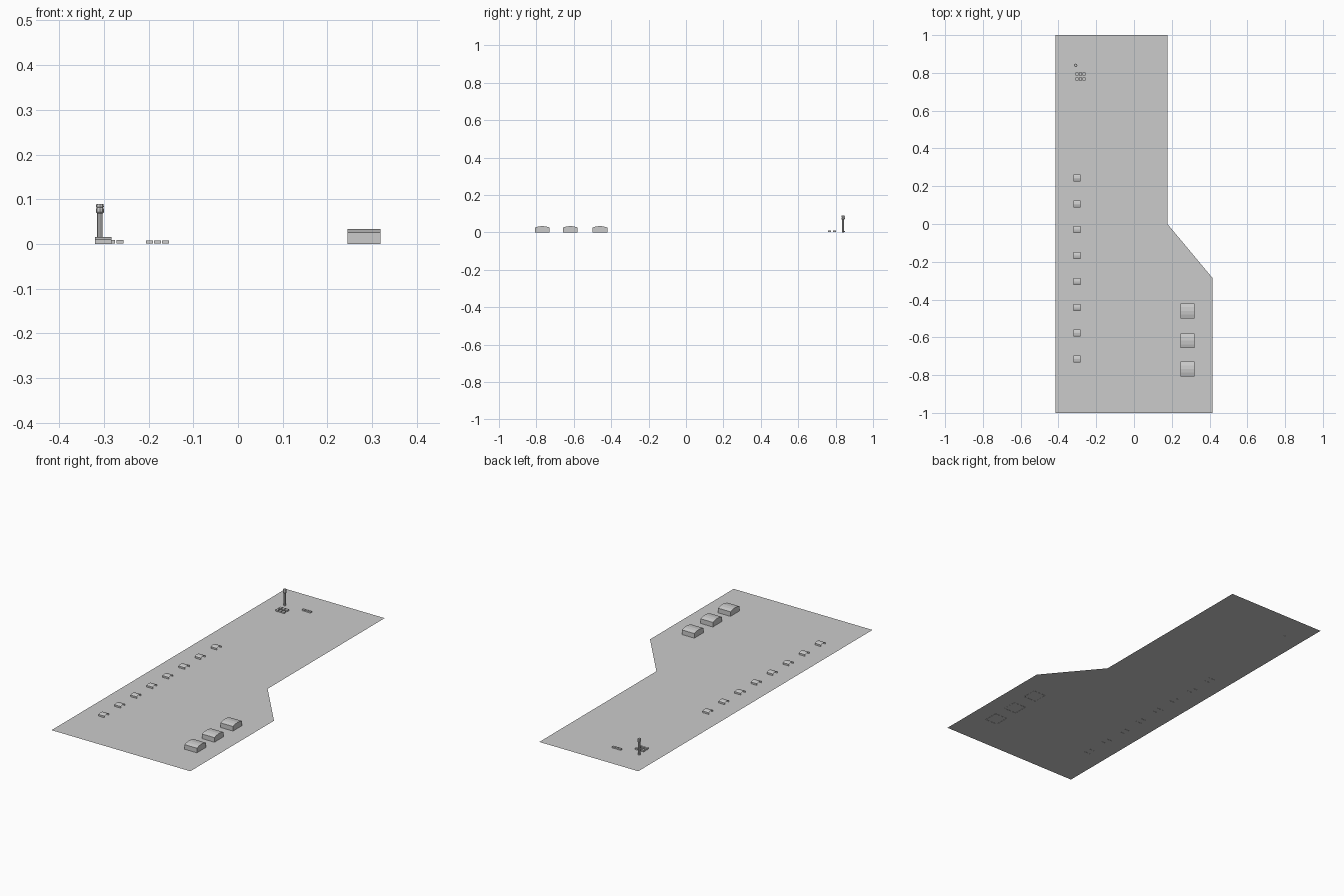
import bpy, bmesh, math

if "Cube" in bpy.data.objects:
    bpy.data.objects.remove(bpy.data.objects["Cube"])

Z0 = 0.001  # ground level


def finish(name, bm):
    mesh = bpy.data.meshes.new(name)
    bm.to_mesh(mesh)
    bm.free()
    ob = bpy.data.objects.new(name, mesh)
    bpy.context.collection.objects.link(ob)
    return ob


def arch(name, cx, cy, length, width, profile, ends):
    """Walls and faceted roof extruded along x; profile is (y factor, z)."""
    bm = bmesh.new()
    rows = [[bm.verts.new((cx + s * length / 2, cy + y * width / 2, z))
             for y, z in profile] for s in (-1, 1)]
    a, b = rows
    for i in range(len(profile) - 1):
        bm.faces.new((a[i], b[i], b[i + 1], a[i + 1]))
    if ends:
        bm.faces.new(a[::-1])
        bm.faces.new(b)
    return finish(name, bm)


def box(name, cx, cy, sx, sy, sz):
    bm = bmesh.new()
    bmesh.ops.create_cube(bm, size=1)
    for v in bm.verts:
        v.co = (cx + v.co.x * sx, cy + v.co.y * sy, Z0 + (v.co.z + 0.5) * (sz - Z0))
    return finish(name, bm)


# Airfield ground sheet
bm = bmesh.new()
outline = [(-0.415, -1), (0.415, -1), (0.415, -0.285),
           (0.177, 0), (0.177, 1), (-0.415, 1)]
bm.faces.new([bm.verts.new((x, y, Z0)) for x, y in outline])
finish("ground", bm)

# Three large closed hangars
hangar = [(-1, 0), (-1, 0.026), (-0.5, 0.0315), (0, 0.0335),
          (0.5, 0.0315), (1, 0.026), (1, 0)]
for i, y in enumerate((-0.46, -0.618, -0.768)):
    arch(f"hangar_{i + 1}", 0.282, y, 0.074, 0.078, hangar, True)

# Row of eight small open-ended shelters
shelter = [(-1, 0), (-1, 0.010), (-0.5, 0.0135), (0, 0.015),
           (0.5, 0.0135), (1, 0.010), (1, 0)]
for i in range(8):
    arch(f"shelter_{i + 1}", -0.302, 0.244 - 0.137 * i, 0.037, 0.037, shelter, False)

# Control tower: revolved shaft with a flared two-level cab
bm = bmesh.new()
sides = 8
profile = [(0.006, 0), (0.006, 0.068), (0.009, 0.071), (0.009, 0.078),
           (0.007, 0.081), (0.009, 0.083), (0.008, 0.089)]
rings = [[bm.verts.new((-0.309 + r * math.cos(math.tau * k / sides),
                        0.84 + r * math.sin(math.tau * k / sides), z))
          for k in range(sides)] for r, z in profile]
for lo, hi in zip(rings, rings[1:]):
    for k in range(sides):
        n = (k + 1) % sides
        bm.faces.new((lo[k], lo[n], hi[n], hi[k]))
bm.faces.new(rings[-1])
bm.faces.new(rings[0][::-1])
finish("control_tower", bm)

# Small huts around the tower
for r, y in enumerate((0.768, 0.794)):
    for c in range(3):
        box(f"hut_{r + 1}_{c + 1}", -0.301 + 0.0185 * c, y, 0.015, 0.016, 0.009)
for c in range(3):
    box(f"shed_{c + 1}", -0.198 + 0.0178 * c, 0.845, 0.016, 0.012, 0.008)
